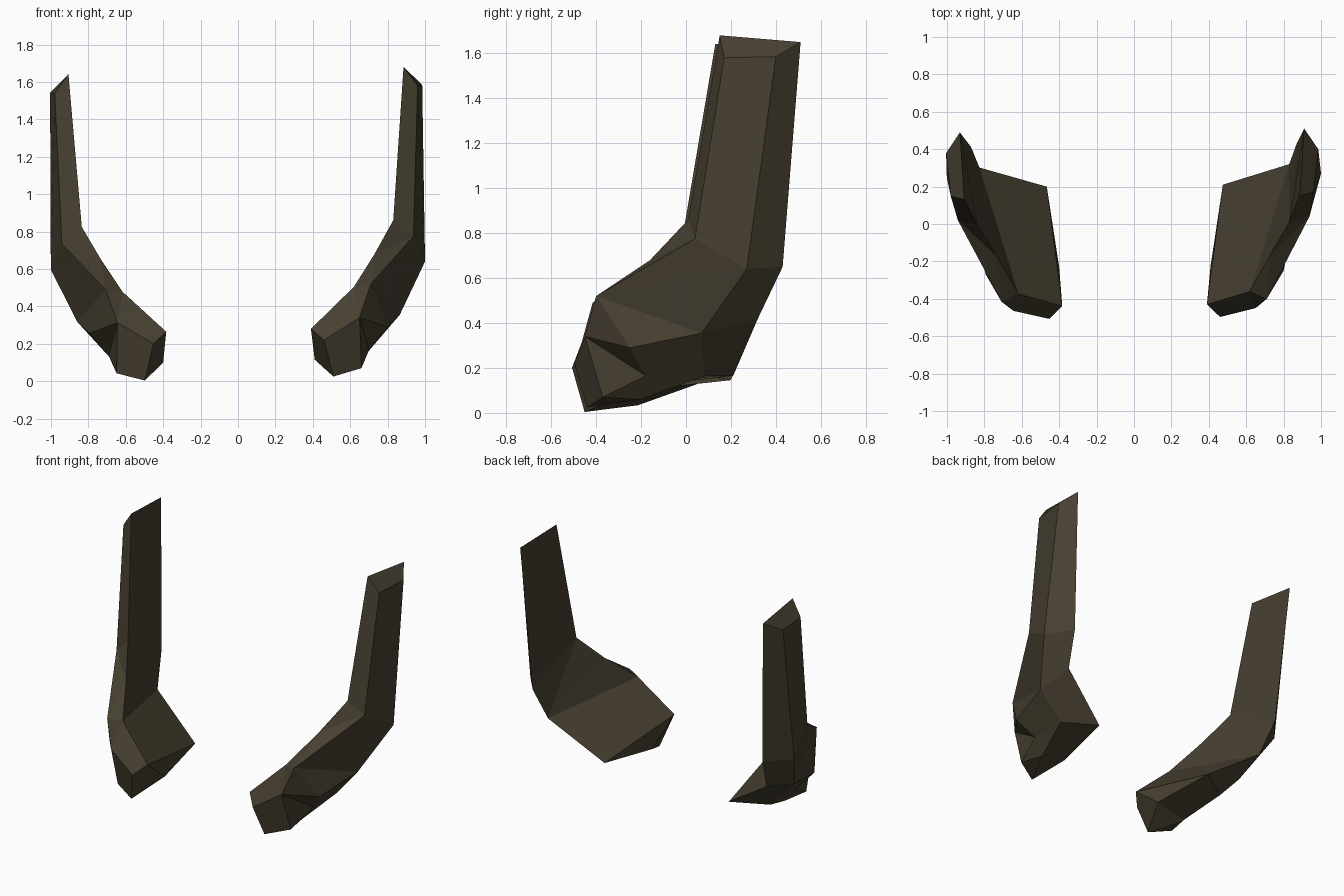
import bpy, bmesh
from mathutils import Matrix, Vector

if "Cube" in bpy.data.objects:
    bpy.data.objects.remove(bpy.data.objects["Cube"])

# One dark olive-brown colour
mat = bpy.data.materials.new("dark_olive_brown")
mat.diffuse_color = (0.062, 0.050, 0.030, 1)
mat.use_nodes = True
mat.node_tree.nodes["Principled BSDF"].inputs["Base Color"].default_value = mat.diffuse_color

# Corner points of one bent guard: lower case = upper end, upper case = bend and foot
POINTS = {
    # blade end
    "a": (.885, .15, 1.68), "b": (.91, .51, 1.65), "c": (.96, .17, 1.58), "d": (.985, .40, 1.585),
    # bend
    "A": (.83, .01, .86), "B": (.87, .43, .65), "C": (.938, .04, .775), "D": (1.0, .27, .64),
    # outer side of the foot
    "P": (.73, -.16, .68), "E": (.71, -.40, .52), "F": (.65, -.45, .34), "M": (.80, -.25, .29),
    "N": (.865, .07, .355), "L": (.70, -.18, .165), "U": (.70, .08, .163),
    # inner plate
    "G": (.62, -.36, .505), "H": (.39, -.43, .28), "Q": (.475, .21, .165), "R": (.83, .32, .42),
    # toe and underside
    "I": (.46, -.497, .22), "J": (.51, -.44, .025), "K": (.66, -.37, .07),
    "S": (.62, -.20, .06), "T": (.41, -.22, .115),
}
FACES = (
    "acdb aACc cCDd dDBb bBAa "            # blade
    "ACP PCE PEG CDE EDN ENM EMF GEF "     # upper and outer foot
    "FML FLK MNUL DBRN NRQU "              # lower outer foot
    "UQTS LUSK KSJ JST "                   # underside
    "FKJI GFIH HIJT HTQ "                  # toe
    "HQRG GRP PRA ARB"                     # inner side
).split()


def guard(name, place):
    bm = bmesh.new()
    v = {k: bm.verts.new(place @ Vector(p)) for k, p in POINTS.items()}
    for f in FACES:
        bm.faces.new([v[k] for k in f])
    bmesh.ops.recalc_face_normals(bm, faces=bm.faces[:])
    me = bpy.data.meshes.new(name)
    bm.to_mesh(me)
    bm.free()
    me.materials.append(mat)
    bpy.context.collection.objects.link(bpy.data.objects.new(name, me))


guard("right_guard", Matrix.Identity(4))
# Mirrored twin, leaning very slightly
guard("left_guard", Matrix(((-1, 0, -.02, .012), (-.022, 1, 0, 0), (-.045, 0, 1, .002), (0, 0, 0, 1))))
